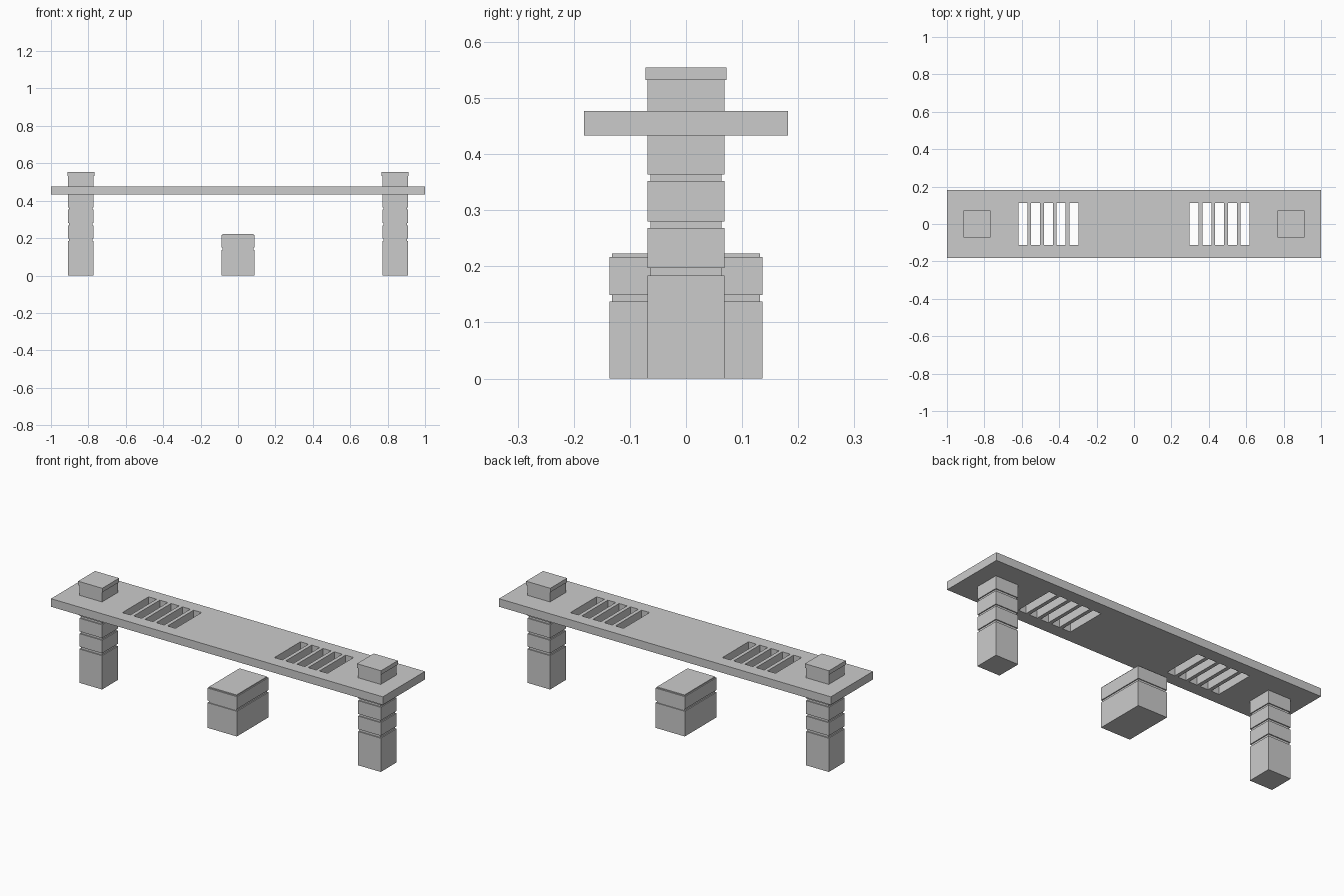
import bpy, bmesh
from mathutils import Matrix, Vector

if "Cube" in bpy.data.objects:
    bpy.data.objects.remove(bpy.data.objects["Cube"])


def boxes(name, items):
    """One object made of boxes, each given as (centre, size)."""
    bm = bmesh.new()
    for centre, size in items:
        m = Matrix.Translation(centre) @ Matrix.Diagonal(Vector(size)).to_4x4()
        bmesh.ops.create_cube(bm, size=1, matrix=m)
    mesh = bpy.data.meshes.new(name)
    bm.to_mesh(mesh)
    bm.free()
    obj = bpy.data.objects.new(name, mesh)
    bpy.context.collection.objects.link(obj)
    return obj


def layer(x, width, depth, z0, z1):
    return (x, 0, (z0 + z1) / 2), (width, depth, z1 - z0)


# Deck with five slots cut through near each end
deck = boxes("deck", [layer(0, 2, 0.363, 0.433, 0.477)])
slots = boxes("slot_cutter", [layer(s * 0.458 + i * 0.068, 0.048, 0.225, 0.38, 0.53)
                              for s in (-1, 1) for i in range(-2, 3)])
slots.hide_render = True
slots.hide_viewport = True
cut = deck.modifiers.new("slots", 'BOOLEAN')
cut.operation = 'DIFFERENCE'
cut.solver = 'EXACT'
cut.object = slots

# Grooved corner posts: inset core, stacked blocks and a wider cap
for name, x in (("left", -0.84), ("right", 0.84)):
    boxes(name + "_post_core", [layer(x, 0.126, 0.126, 0.01, 0.54)])
    blocks = [(0, 0.184), (0.197, 0.268), (0.28, 0.352), (0.364, 0.532)]
    boxes(name + "_post_blocks", [layer(x, 0.137, 0.137, a, b) for a, b in blocks])
    boxes(name + "_post_cap", [layer(x, 0.145, 0.145, 0.532, 0.554)])

# Central block below the deck: inset core showing at the groove and the top
boxes("centre_block_core", [layer(0, 0.166, 0.263, 0.01, 0.223)])
boxes("centre_block", [layer(0, 0.177, 0.273, a, b)
                       for a, b in ((0, 0.137), (0.149, 0.217))])
